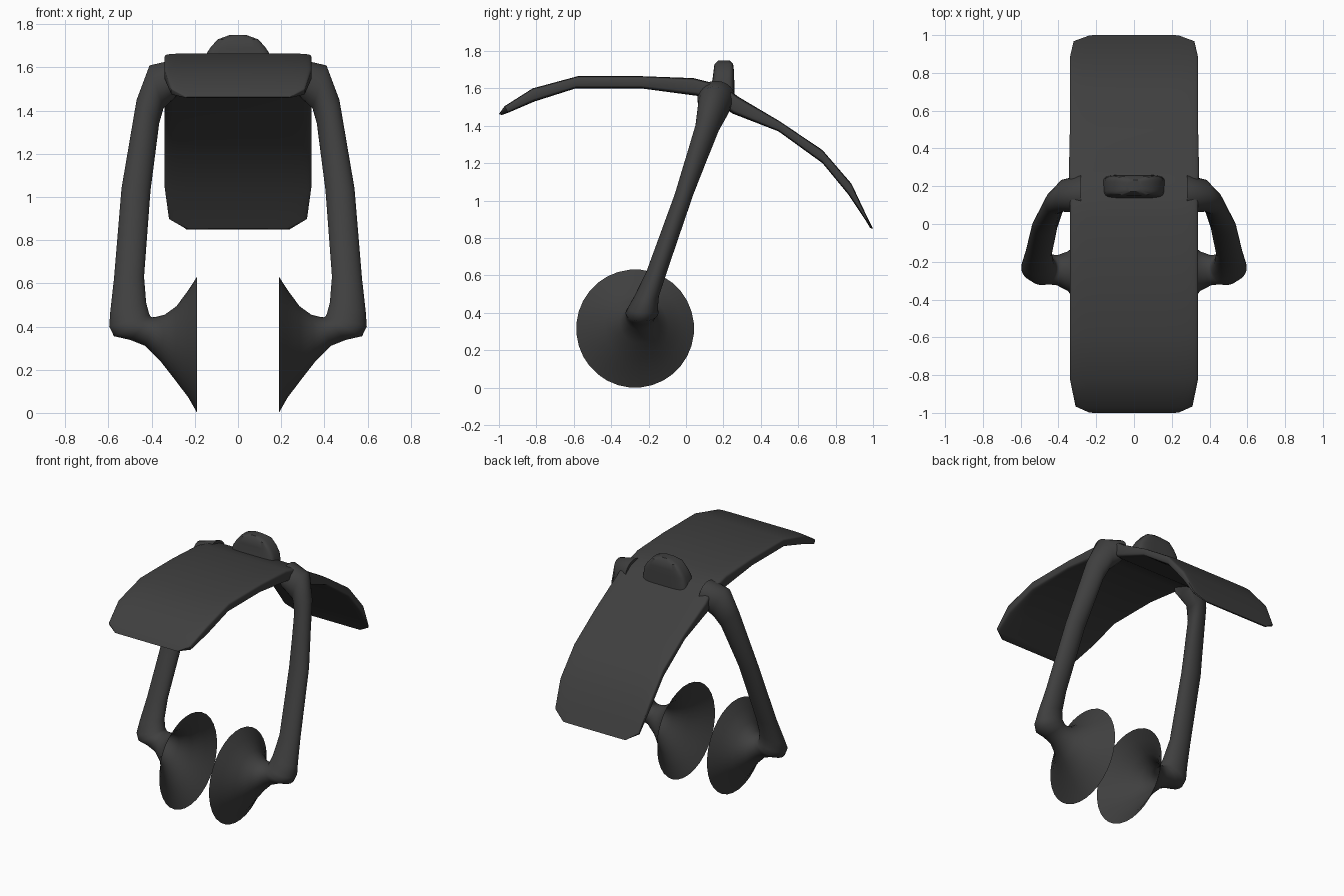
import bpy, bmesh
from math import cos, sin, tau, radians
from mathutils import Vector

dark = bpy.data.materials.new("dark_grey")
dark.diffuse_color = (0.05, 0.05, 0.05, 1)


def power(t, p):
    return (1 if t >= 0 else -1) * abs(t) ** (2 / p)


def loft(name, rings, n=32, p=2.0, cap_end=True, angle=40):
    """Skin rings given as (centre, half axis u, half axis v); p > 2 squares the section."""
    bm = bmesh.new()
    loops = []
    for c, u, v in rings:
        c, u, v = Vector(c), Vector(u), Vector(v)
        loops.append([bm.verts.new(c + u * power(cos(tau * (i + .5) / n), p)
                                   + v * power(sin(tau * (i + .5) / n), p)) for i in range(n)])
    for a, b in zip(loops, loops[1:]):
        for i in range(n):
            j = (i + 1) % n
            bm.faces.new((a[i], a[j], b[j], b[i]))
    bm.faces.new(loops[0])
    if cap_end:
        bm.faces.new(loops[-1])
    bmesh.ops.recalc_face_normals(bm, faces=bm.faces)
    me = bpy.data.meshes.new(name)
    bm.to_mesh(me)
    bm.free()
    me.materials.append(dark)
    ob = bpy.data.objects.new(name, me)
    bpy.context.collection.objects.link(ob)
    bpy.context.view_layer.objects.active = ob
    ob.select_set(True)
    bpy.ops.object.shade_smooth_by_angle(angle=radians(angle))
    ob.select_set(False)
    return ob


# Curved canopy: top y, z, underside y, z, half width
canopy = [
    (-1.0, 1.463, -.985, 1.458, .24), (-.97, 1.505, -.95, 1.47, .31),
    (-.82, 1.60, -.81, 1.53, .34), (-.58, 1.665, -.59, 1.60, .34),
    (-.23, 1.665, -.24, 1.60, .34), (.04, 1.655, .06, 1.56, .34),
    (.20, 1.615, .17, 1.52, .34), (.28, 1.555, .25, 1.465, .345),
    (.50, 1.425, .495, 1.37, .34), (.73, 1.27, .73, 1.20, .34),
    (.885, 1.09, .87, 1.03, .34), (.97, .91, .96, .895, .32),
    (1.0, .85, .985, .853, .24)]
loft("canopy", [((0, (ty + by) / 2, (tz + bz) / 2), (w, 0, 0),
                 (0, (ty - by) / 2, (tz - bz) / 2))
                for ty, tz, by, bz, w in canopy], p=8)

# Side arm flowing into an open horn-shaped ear cup:
# inner x, z, outer x, z, centre y, half depth
arm = [
    (.28, 1.47, .28, 1.64, .16, .10), (.345, 1.41, .41, 1.61, .15, .085),
    (.365, 1.34, .47, 1.45, .115, .065), (.405, 1.03, .54, 1.04, -.01, .05),
    (.435, .63, .575, .62, -.155, .055), (.425, .51, .592, .47, -.21, .065),
    (.41, .455, .597, .40, -.23, .08), (.403, .445, .575, .355, -.235, .088),
    (.395, .443, .50, .338, -.24, .08), (.38, .445, .43, .31, -.245, .08),
    (.34, .455, .36, .24, -.25, .105), (.285, .495, .29, .15, -.262, .17),
    (.23, .57, .23, .07, -.27, .25), (.19, .632, .19, 0, -.272, .315)]
side = loft("side_arm_and_cup", [(((a + c) / 2, y, (b + d) / 2),
                                  ((c - a) / 2, 0, (d - b) / 2), (0, h, 0))
                                 for a, b, c, d, y, h in arm], cap_end=False, angle=60)
side.modifiers.new("mirror", 'MIRROR')

# Small raised grip on top: z, half width, centre y, half depth
grip = [(1.55, .17, .19, .07), (1.65, .155, .20, .058), (1.69, .13, .202, .055),
        (1.73, .095, .202, .05), (1.75, .04, .202, .03)]
loft("top_grip", [((0, y, z), (w, 0, 0), (0, h, 0)) for z, w, y, h in grip], p=5)
